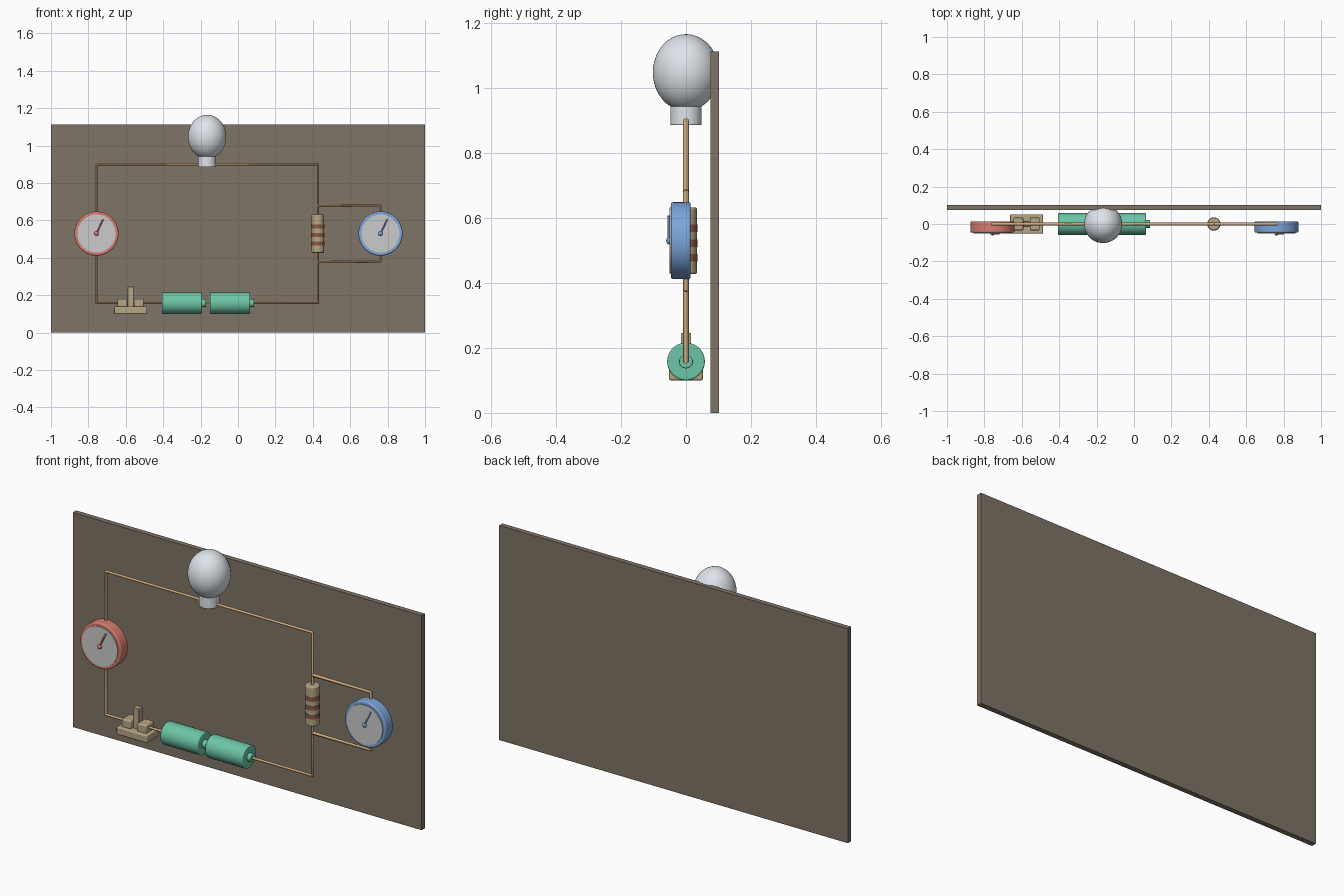
import bpy
from math import radians, atan2, hypot
from mathutils import Vector

if "Cube" in bpy.data.objects:
    bpy.data.objects.remove(bpy.data.objects["Cube"])


def mat(name, r, g, b):
    m = bpy.data.materials.new(name)
    m.diffuse_color = (r, g, b, 1)
    m.use_nodes = True
    m.node_tree.nodes["Principled BSDF"].inputs["Base Color"].default_value = m.diffuse_color
    return m


BOARD = mat("board_brown", 0.21, 0.175, 0.135)
COPPER = mat("copper", 0.62, 0.40, 0.20)
GREEN = mat("cell_green", 0.15, 0.56, 0.38)
RED = mat("meter_red", 0.68, 0.20, 0.16)
BLUE = mat("meter_blue", 0.20, 0.38, 0.70)
TAN = mat("tan", 0.47, 0.38, 0.23)
BAND = mat("band_brown", 0.25, 0.10, 0.06)
DIAL = mat("dial_white", 0.75, 0.74, 0.72)
GLASS = mat("bulb_glass", 0.74, 0.78, 0.83)


def finish(name, material, bevel=0.0):
    o = bpy.context.object
    o.name = name
    o.data.materials.append(material)
    bpy.ops.object.transform_apply(location=False, rotation=True, scale=True)
    bpy.ops.object.shade_smooth_by_angle(angle=radians(40))
    if bevel:
        b = o.modifiers.new("bevel", 'BEVEL')
        b.width, b.segments, b.limit_method = bevel, 3, 'ANGLE'
    return o


def box(name, x, y, z, material, bevel=0.0):
    """Box from (min, max) pairs."""
    bpy.ops.mesh.primitive_cube_add(size=1, location=[(a + b) / 2 for a, b in (x, y, z)])
    bpy.context.object.scale = [b - a for a, b in (x, y, z)]
    return finish(name, material, bevel)


def rod(name, a, b, r, material, bevel=0.0, sides=48):
    """Cylinder between two points."""
    a, b = Vector(a), Vector(b)
    bpy.ops.mesh.primitive_cylinder_add(vertices=sides, radius=r, depth=(b - a).length, location=(a + b) / 2)
    bpy.context.object.rotation_euler = (b - a).to_track_quat('Z', 'Y').to_euler()
    return finish(name, material, bevel)


def ball(name, loc, scale, material):
    bpy.ops.mesh.primitive_uv_sphere_add(segments=48, ring_count=24, radius=1, location=loc)
    bpy.context.object.scale = scale
    return finish(name, material)


def wire(name, points, closed):
    cu = bpy.data.curves.new(name, 'CURVE')
    cu.dimensions = '3D'
    cu.bevel_depth, cu.bevel_resolution, cu.use_fill_caps = 0.0085, 3, True
    s = cu.splines.new('POLY')
    s.points.add(len(points) - 1)
    for p, (x, z) in zip(s.points, points):
        p.co = (x, 0, z, 1)
    s.use_cyclic_u = closed
    o = bpy.data.objects.new(name, cu)
    bpy.context.collection.objects.link(o)
    bpy.context.view_layer.objects.active = o
    bpy.ops.object.select_all(action='DESELECT')
    o.select_set(True)
    bpy.ops.object.convert(target='MESH')
    finish(name, COPPER)


# backing board
box("back_board", (-1, 1), (0.075, 0.102), (0, 1.112), BOARD)

# main loop and the parallel branch
LX, RX, VX, Z0, Z1, MZ = -0.757, 0.427, 0.762, 0.158, 0.9, 0.53
wire("main_wire", [(LX, Z0), (RX, Z0), (RX, Z1), (LX, Z1)], True)
wire("branch_wire", [(RX, 0.68), (VX, 0.68), (VX, 0.38), (RX, 0.38)], False)

# bulb with socket
ball("bulb_glass", (-0.165, 0, 1.047), (0.102, 0.102, 0.118), GLASS)
rod("bulb_socket", (-0.165, 0, 0.885), (-0.165, 0, 0.96), 0.048, GLASS, 0.003)

# round meters
for name, x, m in (("ammeter", LX, RED), ("voltmeter", VX, BLUE)):
    rod(name + "_case", (x, 0.014, MZ), (x, -0.046, MZ), 0.118, m, 0.006, 64)
    rod(name + "_dial", (x, -0.03, MZ), (x, -0.051, MZ), 0.102, DIAL, 0, 64)
    ball(name + "_hub", (x, -0.050, MZ), (0.012, 0.011, 0.012), m)
    rod(name + "_needle", (x, -0.053, MZ), (x + 0.036, -0.053, MZ + 0.076), 0.004, m, 0, 12)

# resistor with colour bands
rod("resistor_body", (RX, 0, 0.427), (RX, 0, 0.632), 0.034, TAN, 0.006)
for i, z in enumerate((0.568, 0.522, 0.477)):
    rod(f"resistor_band_{i + 1}", (RX, 0, z - 0.011), (RX, 0, z + 0.011), 0.0355, BAND)

# two battery cells
for i, x in enumerate((-0.407, -0.150)):
    rod(f"battery_{i + 1}", (x, 0, Z0), (x + 0.215, 0, Z0), 0.058, GREEN, 0.005)
    rod(f"battery_tip_{i + 1}", (x + 0.2, 0, Z0), (x + 0.236, 0, Z0), 0.021, GREEN, 0.003)

# switch: base, two contact blocks, upright lever
SX = -0.574
box("switch_base", (SX - 0.088, SX + 0.088), (-0.052, 0.052), (0.1, 0.14), TAN, 0.006)
for side, s in (("left", -1), ("right", 1)):
    a, b = sorted((SX + s * 0.018, SX + s * 0.070))
    box(f"switch_contact_{side}", (a, b), (-0.034, 0.034), (0.135, 0.18), TAN, 0.006)
box("switch_lever", (SX - 0.016, SX + 0.016), (-0.016, 0.016), (0.135, 0.246), TAN, 0.003)
